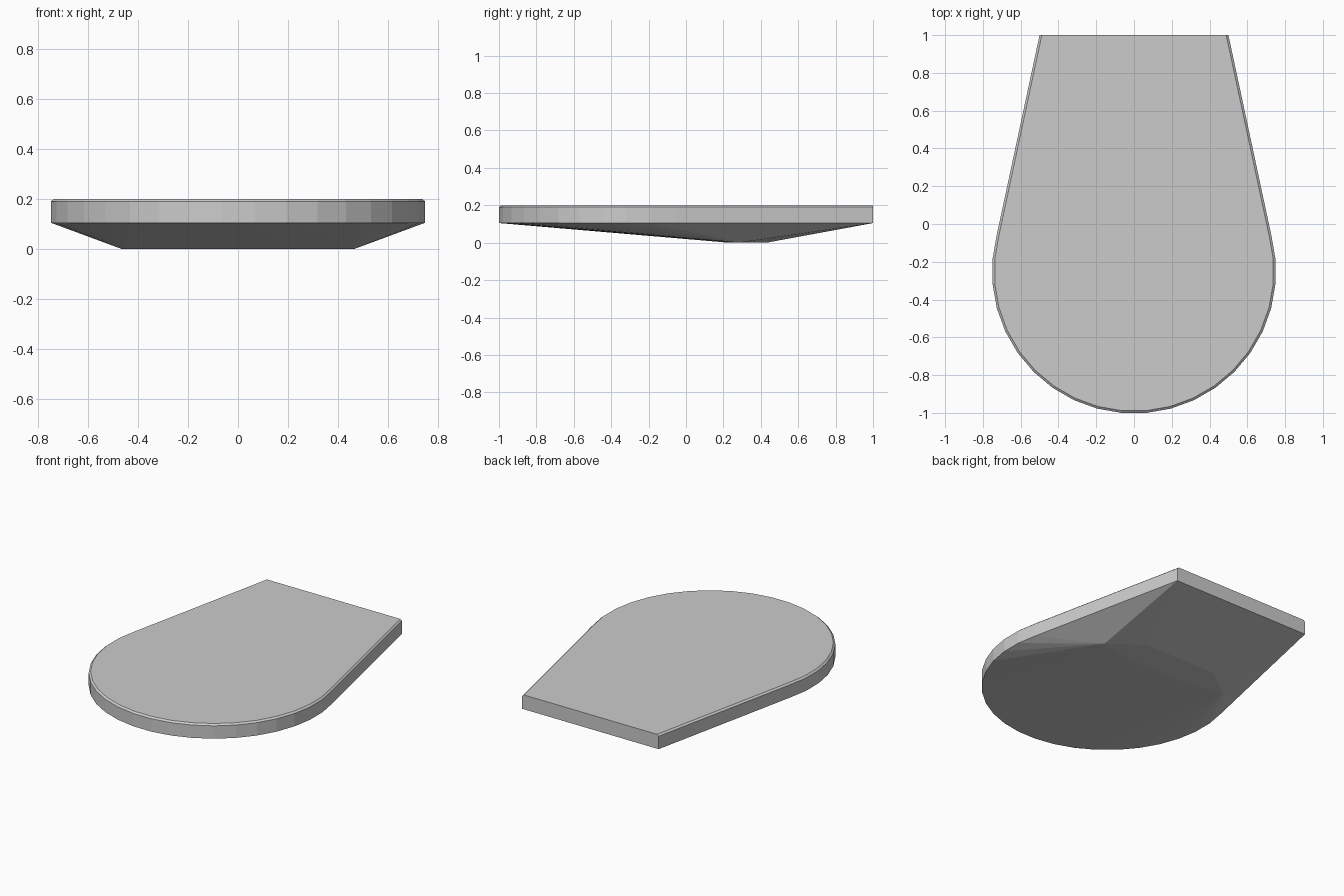
import bpy, bmesh, math

if "Cube" in bpy.data.objects:
    bpy.data.objects.remove(bpy.data.objects["Cube"])

R, CY = 0.752, -0.251   # round front end: radius and centre
RIM, BEVEL, TOP = 0.105, 0.19, 0.2


def outline(inset=0.0):
    """Rounded front arc running into two straight tapering sides."""
    right = [(0.5 - inset, 1.0)]
    for deg in range(105, 4, -10):
        a = math.radians(deg)
        right.append(((R - inset) * math.sin(a), CY - (R - inset) * math.cos(a)))
    return right + [(-x, y) for x, y in reversed(right)]


# Rim wall, small top chamfer (none on the straight back edge)
points = [(x, y, RIM) for x, y in outline()]
points += [(x, y, BEVEL) for x, y in outline()]
points += [(x, y, TOP) for x, y in outline(0.012)]
points += [(s * 0.5, 1.0, BEVEL) for s in (-1, 1)]

# Shallow keel: small flat patch at the lowest part of the underside
for x, y in ((0.465, 0.28), (0.26, 0.43), (0.2, 0.23)):
    points += [(x, y, 0.0), (-x, y, 0.0)]

# The whole body is convex, so wrap the profile points in a hull
bm = bmesh.new()
for p in points:
    bm.verts.new(p)
bmesh.ops.remove_doubles(bm, verts=bm.verts, dist=0.0001)
hull = bmesh.ops.convex_hull(bm, input=bm.verts)
loose = [v for v in bm.verts if not v.link_faces]
bmesh.ops.delete(bm, geom=loose, context='VERTS')
bmesh.ops.dissolve_limit(bm, angle_limit=math.radians(0.5),
                         verts=bm.verts, edges=bm.edges)
bmesh.ops.recalc_face_normals(bm, faces=bm.faces)

# The top is left flush with the straight back end
mesh = bpy.data.meshes.new("tapered_plate")
bm.to_mesh(mesh)
bm.free()
plate = bpy.data.objects.new("tapered_plate", mesh)
bpy.context.collection.objects.link(plate)
